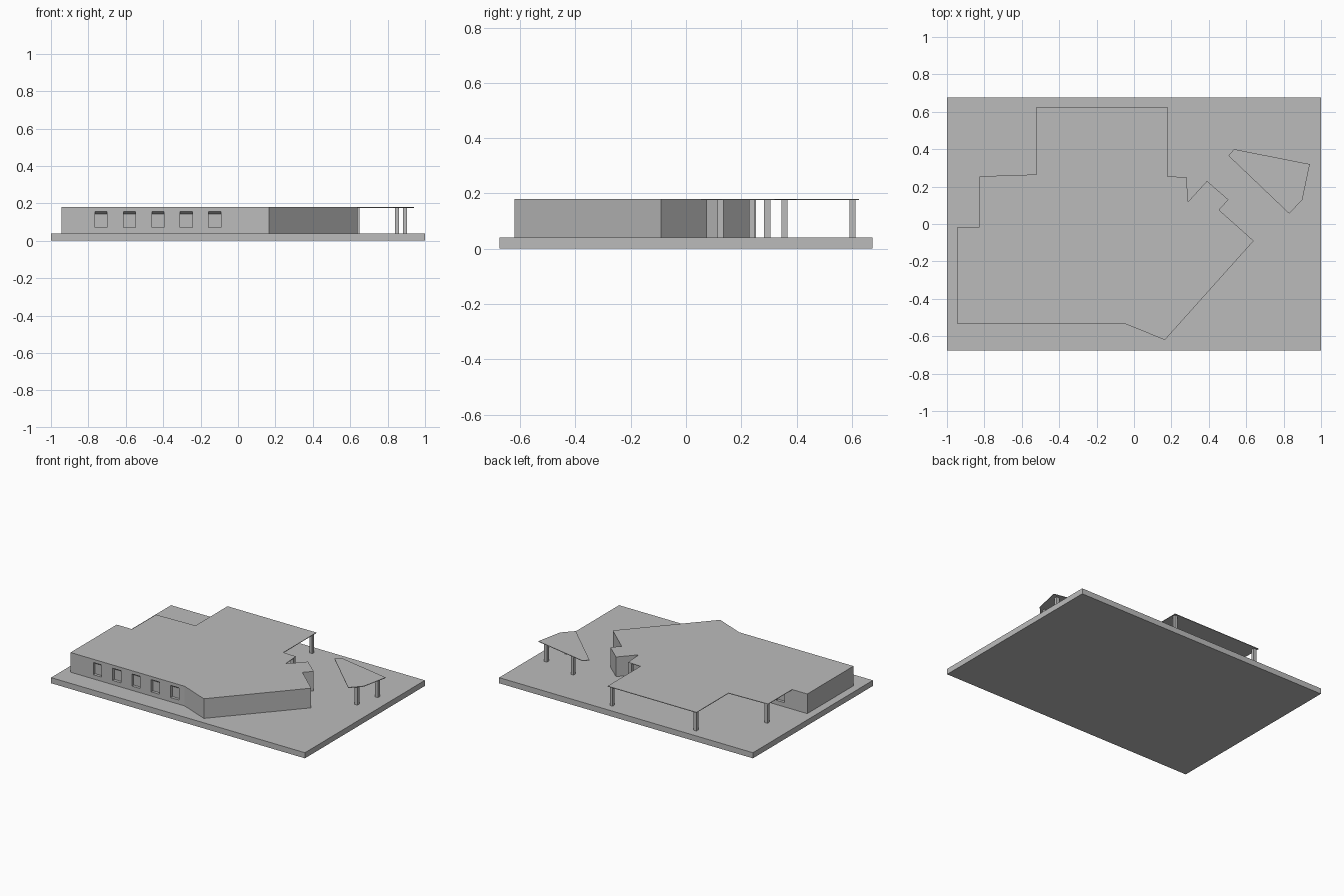
import bpy
import bmesh
from mathutils import Vector

cube = bpy.data.objects.get("Cube")
if cube:
    bpy.data.objects.remove(cube, do_unlink=True)

# One plain grey for the whole massing model
grey = bpy.data.materials.new("plain grey")
grey.use_nodes = True
GREY = (0.5, 0.5, 0.5, 1)
grey.diffuse_color = GREY
grey.node_tree.nodes["Principled BSDF"].inputs["Base Color"].default_value = GREY

GROUND, TOP, SHEET = 0.04, 0.18, 0.004


def add_prism(bm, points, direction):
    """Extrude a closed planar outline along a direction."""
    face = bm.faces.new([bm.verts.new(p) for p in points])
    result = bmesh.ops.extrude_face_region(bm, geom=[face], use_keep_orig=True)
    verts = [v for v in result["geom"] if isinstance(v, bmesh.types.BMVert)]
    bmesh.ops.translate(bm, verts=verts, vec=Vector(direction))


def finish(name, bm):
    bmesh.ops.recalc_face_normals(bm, faces=bm.faces)
    mesh = bpy.data.meshes.new(name)
    bm.to_mesh(mesh)
    bm.free()
    mesh.materials.append(grey)
    obj = bpy.data.objects.new(name, mesh)
    bpy.context.scene.collection.objects.link(obj)
    return obj


def slab(name, outline, bottom, top):
    bm = bmesh.new()
    add_prism(bm, [(x, y, bottom) for x, y in outline], (0, 0, top - bottom))
    return finish(name, bm)


def post(name, x, y, half=0.011):
    corners = [(x - half, y - half), (x + half, y - half),
               (x + half, y + half), (x - half, y + half)]
    return slab(name, corners, GROUND, TOP - SHEET)


# Ground plate
slab("ground_plate", [(-1, -0.675), (1, -0.675), (1, 0.675), (-1, 0.675)], 0, GROUND)

# Walls and roof share the front and left outline
shared = [(-0.945, -0.015), (-0.945, -0.535), (-0.045, -0.535), (0.165, -0.62),
          (0.64, -0.09), (0.455, 0.075), (0.505, 0.13), (0.39, 0.23), (0.29, 0.12)]
walls = slab("walls", shared + [(0.17, -0.015)], GROUND, TOP - SHEET)
porch_edge = [(0.28, 0.25), (0.18, 0.255), (0.18, 0.625), (-0.52, 0.625),
              (-0.52, 0.265), (-0.825, 0.255), (-0.825, -0.015)]
slab("roof", shared + porch_edge, TOP - SHEET, TOP)

# Window recesses with a sloping head, on the front and back walls
bm = bmesh.new()
for wall_y, inward in ((-0.535, 1), (-0.015, -1)):
    for i in range(5):
        x = -0.765 + i * 0.152
        section = [(-0.02, 0.07), (0.02, 0.07), (0.02, 0.143), (0, 0.157), (-0.02, 0.157)]
        add_prism(bm, [(x, wall_y + inward * d, z) for d, z in section], (0.065, 0, 0))
cutter = finish("window_cutter", bm)
cutter.hide_render = True
cut = walls.modifiers.new("windows", 'BOOLEAN')
cut.operation = 'DIFFERENCE'
cut.solver = 'EXACT'
cut.object = cutter
bpy.context.view_layer.update()
evaluated = walls.evaluated_get(bpy.context.evaluated_depsgraph_get())
cut_mesh = bpy.data.meshes.new_from_object(evaluated)
walls.modifiers.clear()
walls.data = cut_mesh
bpy.data.objects.remove(cutter, do_unlink=True)

# Posts under the open part of the roof
for i, (x, y) in enumerate([(0.16, 0.602), (-0.5, 0.602), (-0.808, 0.243), (0.268, 0.237)]):
    post(f"porch_post_{i + 1}", x, y)

# Separate canopy on three posts
slab("canopy", [(0.505, 0.365), (0.83, 0.055), (0.9, 0.13), (0.94, 0.32), (0.535, 0.4)],
     TOP - SHEET, TOP)
for i, (x, y) in enumerate([(0.85, 0.125), (0.893, 0.294), (0.639, 0.357)]):
    post(f"canopy_post_{i + 1}", x, y)
